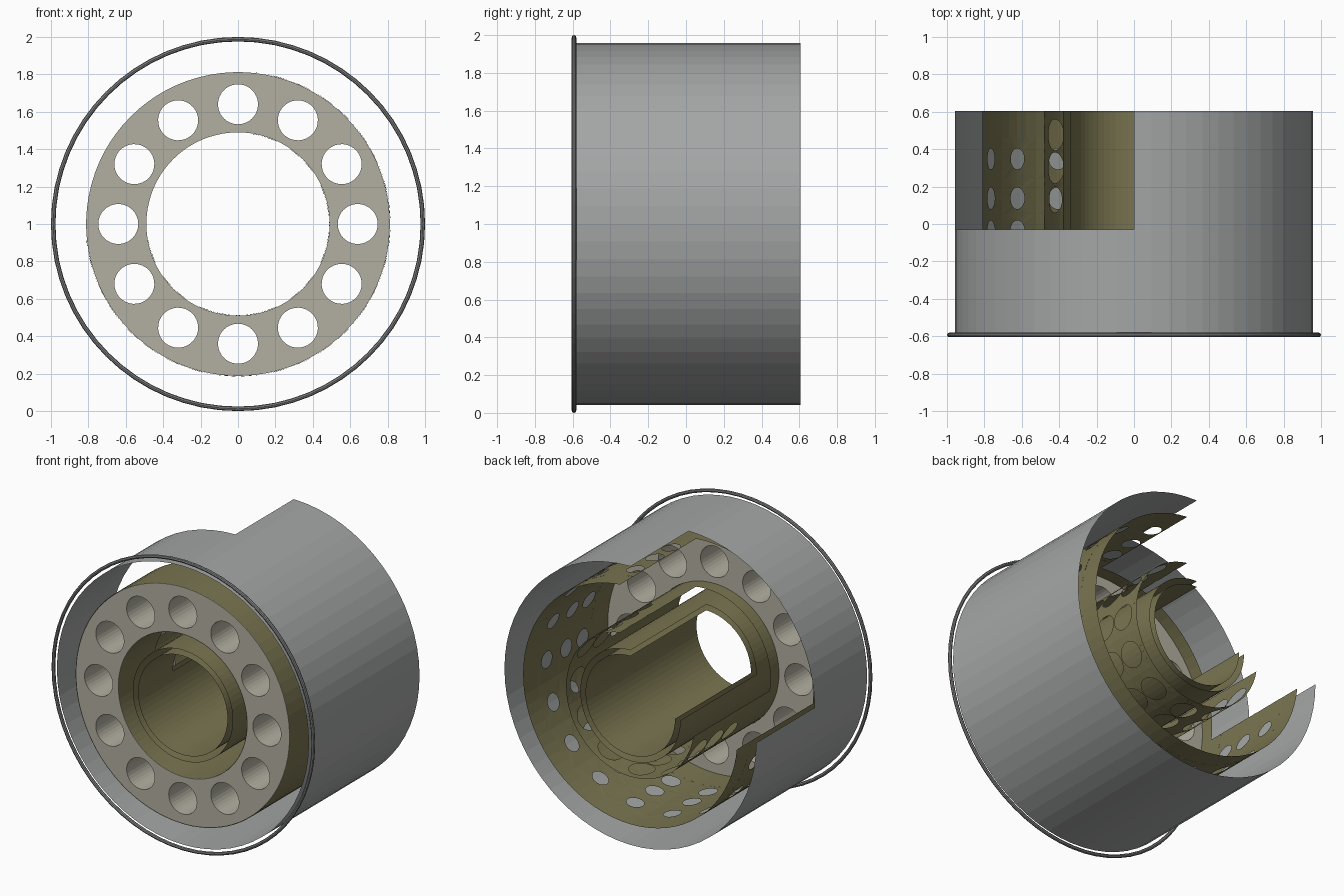
import bpy, bmesh
from math import sin, cos, pi, radians
from mathutils import Vector

if "Cube" in bpy.data.objects:
    bpy.data.objects.remove(bpy.data.objects["Cube"])

FRONT, BACK, CZ = -0.60, 0.605, 1.0
# cut corner (x, y, z) of each layer's opened quadrant
CASING_CUT, LINER_CUT, TUBE_CUT = (0, -0.03, CZ), (0.078, -0.22, 0.915), (0, -0.22, CZ)


def material(name, rgb):
    m = bpy.data.materials.new(name)
    m.diffuse_color = (*rgb, 1)
    m.use_nodes = True
    m.node_tree.nodes["Principled BSDF"].inputs["Base Color"].default_value = m.diffuse_color
    return m


OLIVE = material("olive_metal", (0.195, 0.178, 0.082))
BEIGE = material("beige_metal", (0.45, 0.43, 0.355))
GREY = material("grey_metal", (0.37, 0.385, 0.38))
DARK = material("dark_metal", (0.22, 0.22, 0.225))


def wrap(r, t, y):
    """Point at radius r, angle t from the top, along the y axis."""
    return Vector((r * sin(t), y, CZ + r * cos(t)))


def finish(bm, name, mat, cut=None):
    bmesh.ops.remove_doubles(bm, verts=bm.verts, dist=1e-5)
    if cut:
        # open the upper -x quadrant behind the cut corner
        for no in ((1, 0, 0), (0, 1, 0), (0, 0, 1)):
            bmesh.ops.bisect_plane(bm, geom=bm.verts[:] + bm.edges[:] + bm.faces[:],
                                   dist=1e-6, plane_co=cut, plane_no=no)
        gone = []
        for f in bm.faces:
            c = f.calc_center_median()
            if c.x < cut[0] and c.y > cut[1] and c.z > cut[2]:
                gone.append(f)
        bmesh.ops.delete(bm, geom=gone, context='FACES')
    bmesh.ops.recalc_face_normals(bm, faces=bm.faces)
    me = bpy.data.meshes.new(name)
    bm.to_mesh(me)
    bm.free()
    ob = bpy.data.objects.new(name, me)
    bpy.context.collection.objects.link(ob)
    me.materials.append(mat)
    return ob


def band(bm, r, y0, y1, n=64):
    """Plain open cylinder wall."""
    for i in range(n):
        a, b = 2 * pi * i / n, 2 * pi * (i + 1) / n
        bm.faces.new([bm.verts.new(wrap(r, t, y)) for t, y in ((a, y0), (b, y0), (b, y1), (a, y1))])


def ring_cell(bm, hole, edge, n=32):
    """Faces between a round hole and the four-sided cell around it."""
    inner, outer = [], []
    for i in range(n):
        a = 2 * pi * i / n
        c, s = cos(a), sin(a)
        m = max(abs(c), abs(s))
        inner.append(bm.verts.new(hole(c, s)))
        outer.append(bm.verts.new(edge(c / m, s / m)))
    for i in range(n):
        j = (i + 1) % n
        bm.faces.new((inner[i], outer[i], outer[j], inner[j]))


def shell(name, r, mat, cut):
    bm = bmesh.new()
    band(bm, r, FRONT, BACK)
    finish(bm, name, mat, cut)


def perforated_shell(name, r, count, start, rows, mat):
    """rows: (y low, y high, hole y, hole radius), front to back."""
    bm = bmesh.new()
    band(bm, r, FRONT, rows[0][0], 72)
    band(bm, r, rows[-1][1], BACK, 72)
    half = pi / count
    for y0, y1, hy, hr in rows:
        for k in range(count):
            t = start + 2 * half * k
            ring_cell(bm,
                      lambda c, s: wrap(r, t + hr * c / r, hy + hr * s),
                      lambda c, s: wrap(r, t + half * c, (y0 + y1) / 2 + (y1 - y0) / 2 * s))
    finish(bm, name, mat, LINER_CUT)


# Casing and inner tubes
shell("outer_casing", 0.957, GREY, CASING_CUT)
shell("inner_casing", 0.38, OLIVE, TUBE_CUT)
shell("shaft_tube", 0.34, OLIVE, TUBE_CUT)

# Perforated liners
perforated_shell("outer_liner", 0.815, 18, radians(10),
                 [(-0.13, 0.05, -0.04, 0.06), (0.05, 0.24, 0.138, 0.058),
                  (0.24, 0.46, 0.348, 0.056)], OLIVE)
perforated_shell("inner_liner", 0.488, 12, 0,
                 [(0.04, 0.21, 0.13, 0.068), (0.21, 0.388, 0.30, 0.083),
                  (0.388, 0.58, 0.477, 0.083)], OLIVE)

# Thick front dome plate with twelve round ports
bm = bmesh.new()
r_in, r_out, r_hole, depth = 0.49, 0.812, 0.107, 0.29
r_mid = (r_in + r_out) / 2
y_mid = FRONT + depth / 2
for k in range(12):
    t = k * pi / 6
    radial, tangent = Vector((sin(t), 0, cos(t))), Vector((cos(t), 0, -sin(t)))
    centre = wrap(0.64, t, y_mid)
    ring_cell(bm,
              lambda c, s: centre + r_hole * (radial * c + tangent * s),
              lambda c, s: wrap(r_mid + (r_out - r_in) / 2 * c, t + pi / 12 * s, y_mid))
dome = finish(bm, "dome_plate", BEIGE)
mod = dome.modifiers.new("thickness", 'SOLIDIFY')
mod.thickness = depth
mod.offset = 0

# Front flange ring
bpy.ops.mesh.primitive_torus_add(major_radius=0.988, minor_radius=0.012, major_segments=64,
                                 minor_segments=8, location=(0, -0.593, CZ),
                                 rotation=(pi / 2, 0, 0))
flange = bpy.context.object
flange.name = "front_flange"
flange.data.materials.append(DARK)
